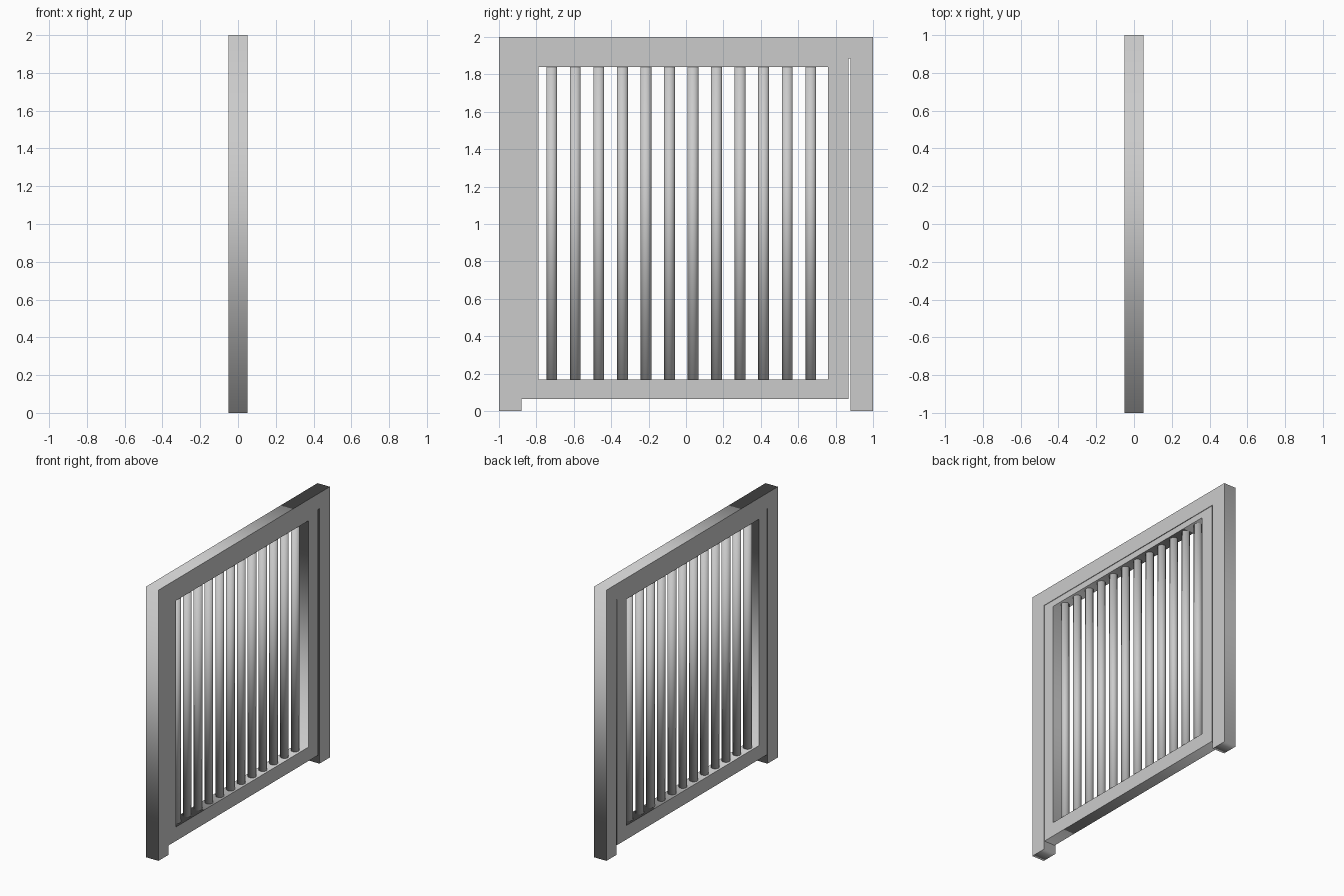
import bpy

cube = bpy.data.objects.get("Cube")
if cube:
    bpy.data.objects.remove(cube, do_unlink=True)

# One flat grey for the whole gate
grey = bpy.data.materials.new("light_grey")
grey.use_nodes = True
colour = (0.6, 0.6, 0.6, 1)
grey.diffuse_color = colour
grey.node_tree.nodes["Principled BSDF"].inputs["Base Color"].default_value = colour


def profile_slab(name, outline, thickness, hole=None):
    """Extrude a (y, z) outline, with an optional hole, along x."""
    curve = bpy.data.curves.new(name, "CURVE")
    curve.dimensions = "2D"
    curve.fill_mode = "BOTH"
    curve.extrude = thickness / 2
    for loop in (outline, hole):
        if loop:
            spline = curve.splines.new("POLY")
            spline.points.add(len(loop) - 1)
            for point, (y, z) in zip(spline.points, loop):
                point.co = (y, z, 0, 1)
            spline.use_cyclic_u = True
    obj = bpy.data.objects.new(name, curve)
    bpy.context.collection.objects.link(obj)
    # Stand the flat profile up in the y-z plane
    obj.rotation_euler = (1.570796, 0, 1.570796)
    bpy.ops.object.select_all(action="DESELECT")
    obj.select_set(True)
    bpy.context.view_layer.objects.active = obj
    bpy.ops.object.convert(target="MESH")
    bpy.ops.object.transform_apply(rotation=True)
    obj = bpy.context.object
    obj.data.materials.clear()
    obj.data.materials.append(grey)
    return obj


def rectangle(y0, y1, z0, z1):
    return [(y0, z0), (y1, z0), (y1, z1), (y0, z1)]


# Outer frame: two posts joined by a lintel
profile_slab("outer_frame",
             [(-1, 0), (-0.88, 0), (-0.88, 1.885), (0.88, 1.885),
              (0.88, 0), (1, 0), (1, 2), (-1, 2)], 0.1)

# Gate leaf, slightly thinner, let into the hinge post and lintel
bottom, top = 0.168, 1.84
profile_slab("gate_leaf", rectangle(-0.895, 0.868, 0.065, 1.945), 0.09,
             rectangle(-0.788, 0.76, bottom, top))

# Round upright bars, softly shaded from end to end
bar_count, first, last = 12, -0.718, 0.667
for i in range(bar_count):
    y = first + (last - first) * i / (bar_count - 1)
    bpy.ops.mesh.primitive_cylinder_add(
        vertices=32, radius=0.029, depth=top - bottom + 0.004,
        location=(0, y, (top + bottom) / 2))
    bar = bpy.context.object
    bar.name = f"bar_{i + 1}"
    bar.data.materials.append(grey)
    bpy.ops.object.shade_smooth()
